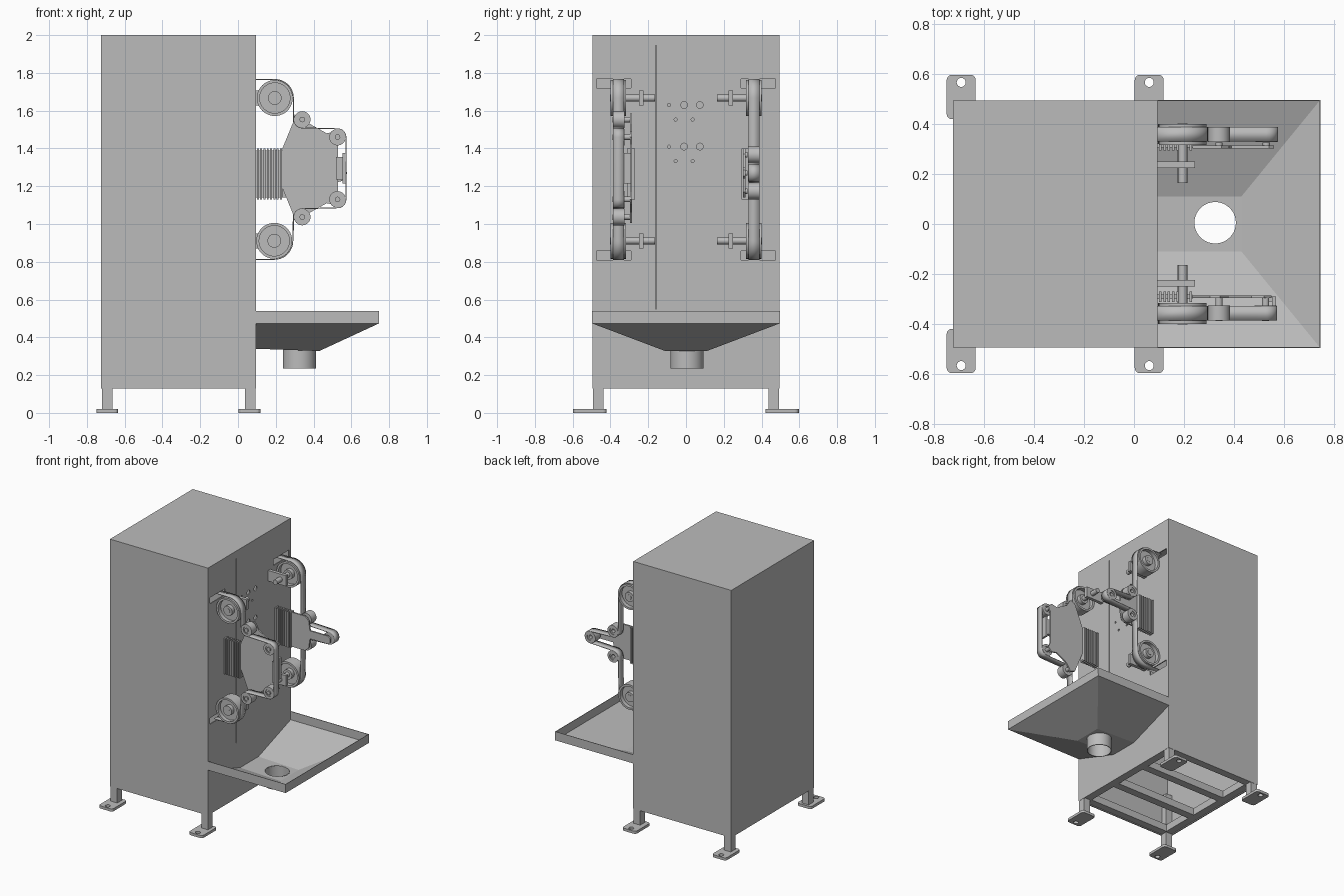
import bpy, bmesh, math
from mathutils import Matrix, Vector

if "Cube" in bpy.data.objects:
    bpy.data.objects.remove(bpy.data.objects["Cube"], do_unlink=True)

GREY = (0.5, 0.5, 0.5, 1)
steel = bpy.data.materials.new("grey_steel")
steel.use_nodes = True
steel.diffuse_color = GREY
steel.node_tree.nodes["Principled BSDF"].inputs["Base Color"].default_value = GREY


def finish(bm, name, smooth=False):
    bmesh.ops.recalc_face_normals(bm, faces=bm.faces[:])
    me = bpy.data.meshes.new(name)
    bm.to_mesh(me)
    bm.free()
    me.materials.append(steel)
    if smooth:
        me.shade_smooth()
        me.set_sharp_from_angle(angle=math.radians(35))
    ob = bpy.data.objects.new(name, me)
    bpy.context.collection.objects.link(ob)
    return ob


def add_box(bm, x, y, z):
    lo, hi = Vector((x[0], y[0], z[0])), Vector((x[1], y[1], z[1]))
    m = Matrix.Translation((lo + hi) / 2) @ Matrix.Diagonal((*(hi - lo), 1))
    return bmesh.ops.create_cube(bm, size=1, matrix=m)["verts"]


def add_rod(bm, centre, r, depth, axis, seg=24):
    turn = {"x": Matrix.Rotation(math.pi / 2, 4, "Y"),
            "y": Matrix.Rotation(math.pi / 2, 4, "X"), "z": Matrix()}[axis]
    bmesh.ops.create_cone(bm, cap_ends=True, segments=seg, radius1=r, radius2=r,
                          depth=depth, matrix=Matrix.Translation(centre) @ turn)


def box(name, x, y, z):
    bm = bmesh.new()
    add_box(bm, x, y, z)
    return finish(bm, name)


def rod(name, centre, r, depth, axis):
    bm = bmesh.new()
    add_rod(bm, centre, r, depth, axis)
    return finish(bm, name, True)


def apply(ob):
    bpy.context.view_layer.objects.active = ob
    for m in list(ob.modifiers):
        bpy.ops.object.modifier_apply(modifier=m.name)


def cut(ob, bm):
    tool = finish(bm, "cutter")
    tool.hide_render = True
    mod = ob.modifiers.new("cut", "BOOLEAN")
    mod.operation, mod.solver, mod.object = "DIFFERENCE", "EXACT", tool
    apply(ob)
    bpy.data.objects.remove(tool, do_unlink=True)


def lathe(name, centre, profile, axis="y", seg=40):
    """Turn a closed (radius, height) outline around an axis."""
    bm = bmesh.new()
    rings = []
    for i in range(seg):
        a = 2 * math.pi * i / seg
        ring = []
        for r, h in profile:
            c, s = r * math.cos(a), r * math.sin(a)
            p = (c, h, s) if axis == "y" else (c, s, h)
            ring.append(bm.verts.new(Vector(centre) + Vector(p)))
        rings.append(ring)
    n = len(profile)
    for i in range(seg):
        a, b = rings[i], rings[(i + 1) % seg]
        for j in range(n):
            k = (j + 1) % n
            bm.faces.new((a[j], a[k], b[k], b[j]))
    return finish(bm, name, True)


def plate(name, outline, y0, y1):
    """Flat (x, z) outline given thickness along y."""
    bm = bmesh.new()
    face = bm.faces.new([bm.verts.new((x, y0, z)) for x, z in outline])
    new = bmesh.ops.extrude_face_region(bm, geom=[face])["geom"]
    bmesh.ops.translate(bm, vec=(0, y1 - y0, 0),
                        verts=[v for v in new if isinstance(v, bmesh.types.BMVert)])
    return finish(bm, name)


def belt(name, turns, y0, y1):
    """Thin strip that wraps pulleys given as (x, z, radius, start, end)."""
    path = [(0.07, turns[0][1] + turns[0][2])]
    for x, z, r, a0, a1 in turns:
        for i in range(13):
            a = math.radians(a0 + (a1 - a0) * i / 12)
            path.append((x + r * math.cos(a), z + r * math.sin(a)))
    path.append((0.07, turns[-1][1] - turns[-1][2]))
    bm = bmesh.new()
    rows = [[bm.verts.new((x, y, z)) for y in (y0, y1)] for x, z in path]
    for a, b in zip(rows, rows[1:]):
        bm.faces.new((a[0], a[1], b[1], b[0]))
    ob = finish(bm, name, True)
    mod = ob.modifiers.new("thickness", "SOLIDIFY")
    mod.thickness, mod.offset = 0.005, 0
    apply(ob)


# Cabinet: open-bottomed shell with holes, belt slots and a door gap
cabinet = box("cabinet", (-0.725, 0.095), (-0.495, 0.495), (0.13, 2.0))
bm = bmesh.new()
add_box(bm, (-0.717, 0.087), (-0.487, 0.487), (0.0, 1.992))
cut(cabinet, bm)
bm = bmesh.new()
for z in (1.63, 1.41):
    for y, dz, r in ((-0.09, 0, .008), (-0.01, 0, .018), (0.073, 0, .018),
                     (-0.055, -0.077, .008), (0.035, -0.077, .008)):
        add_rod(bm, (0.09, y, z + dz), r, 0.04, "x", 16)
for s in (-1, 1):
    for z in ((1.72, 1.767), (0.81, 0.857)):
        add_box(bm, (0.07, 0.12), sorted((s * 0.29, s * 0.473)), z)
add_box(bm, (0.07, 0.12), (-0.162, -0.156), (0.55, 1.945))
cut(cabinet, bm)

# Base frame rails
X0, X1, Y, W = -0.715, 0.085, 0.485, 0.055
for s, side in ((-1, "front"), (1, "back")):
    box(side + "_rail", (X0, X1), sorted((s * Y, s * (Y - W))), (0.135, 0.19))
    box(side + "_cross_beam", (X0 + W, X1 - W), (s * 0.16 - 0.03, s * 0.16 + 0.03), (0.135, 0.19))
for x, side in ((X0, "left"), (X1 - W, "right")):
    box(side + "_rail", (x, x + W), (W - Y, Y - W), (0.135, 0.19))

# Legs and bolted foot plates
for lx, fx in ((-0.72, -0.75), (0.038, 0.003)):
    for s in (-1, 1):
        box("leg", (lx, lx + W), sorted((s * 0.438, s * 0.493)), (0.01, 0.45))
        bm = bmesh.new()
        add_box(bm, (fx, fx + 0.116), sorted((s * 0.42, s * 0.597)), (0, 0.02))
        upright = [e for e in bm.edges if abs(e.verts[0].co.z - e.verts[1].co.z) > 0.01]
        bmesh.ops.bevel(bm, geom=upright, offset=0.02, segments=4, affect="EDGES", profile=0.5)
        foot = finish(bm, "foot_plate")
        bm = bmesh.new()
        add_rod(bm, (fx + 0.058, s * 0.567, 0.01), 0.018, 0.1, "z")
        cut(foot, bm)

# Hopper tray with sloping sides and a drain
bm = bmesh.new()


def u_row(x0, x1, y, z0, z1):
    return [bm.verts.new(p) for p in ((x0, -y, z0), (x1, -y, z1), (x1, y, z1), (x0, y, z0))]


rows = [u_row(0.095, 0.745, 0.495, 0.54, 0.54), u_row(0.095, 0.745, 0.495, 0.475, 0.475),
        u_row(0.095, 0.43, 0.11, 0.342, 0.33)]
for a, b in zip(rows, rows[1:]):
    for i in range(3):
        bm.faces.new((a[i], a[i + 1], b[i + 1], b[i]))
bm.faces.new(rows[2])
hopper = finish(bm, "hopper")
thick = hopper.modifiers.new("sheet", "SOLIDIFY")
thick.thickness, thick.offset = 0.005, 0
apply(hopper)
bm = bmesh.new()
add_rod(bm, (0.325, 0.005, 0.335), 0.084, 0.1, "z", 40)
cut(hopper, bm)
lathe("drain_pipe", (0.325, 0.005, 0), [(0.083, 0.235), (0.088, 0.235), (0.088, 0.335), (0.083, 0.335)], "z")

# Drive wheels, shafts and shaft brackets on both sides
TOP, LOW, R = (0.195, 1.667), (0.192, 0.911), 0.095
WHEEL = [(0.018, -0.042), (0.036, -0.042), (0.036, -0.012), (0.08, -0.012), (0.08, -0.042), (R, -0.042),
         (R, 0.042), (0.08, 0.042), (0.08, 0.012), (0.036, 0.012), (0.036, 0.042), (0.018, 0.042)]
for s, side in ((-1, "front"), (1, "back")):
    for (x, z), level in ((TOP, "upper"), (LOW, "lower")):
        tag = side + "_" + level
        lathe(tag + "_wheel", (x, s * 0.359, z), WHEEL, seg=48)
        rod(tag + "_shaft", (x, s * 0.284, z), 0.0185, 0.238, "y")
        box(tag + "_shaft_bracket", (0.09, 0.245), sorted((s * 0.225, s * 0.25)), (z - 0.04, z + 0.04))


# Idler rollers with hubs and pins reaching to the mounting plate
ROLL = 0.044
IDLER = [(0.014, -0.024), (0.026, -0.024), (0.026, -0.03), (ROLL, -0.03),
         (ROLL, 0.03), (0.026, 0.03), (0.026, 0.024), (0.014, 0.024)]


def rollers(side, points, y, pin_end):
    for x, z in points:
        lathe(side + "_idler", (x, y, z), IDLER, seg=32)
        rod(side + "_idler_pin", (x, (y - 0.033 + pin_end) / 2, z), 0.0145, abs(pin_end - y + 0.033), "y")


# Ribbed bellows blocks
def bellows(side, y0, y1):
    bm = bmesh.new()
    add_box(bm, (0.09, 0.235), (y0 + 0.012, y1 - 0.012), (1.14, 1.39))
    for i in range(8):
        x = 0.1 + i * 0.0175
        add_box(bm, (x, x + 0.01), (y0, y1), (1.13, 1.4))
    finish(bm, side + "_bellows")


# Front belt grinder: four idlers, shaped plate and flat platen
MID = 1.295
rollers("front", [(0.34, 1.553), (0.527, 1.46), (0.527, 1.13), (0.34, 1.037)], -0.356, -0.287)
half = [(0.235, 1.40), (0.305, 1.57), (0.345, 1.585), (0.38, 1.53), (0.47, 1.48),
        (0.52, 1.49), (0.55, 1.46), (0.53, 1.42), (0.53, 1.375)]
plate("front_mount_plate", half + [(x, 2 * MID - z) for x, z in reversed(half)], -0.297, -0.286)
box("platen", (0.553, 0.568), (-0.385, -0.29), (1.215, 1.375))
box("platen_bracket", (0.52, 0.56), (-0.31, -0.29), (1.235, 1.355))
bellows("front", -0.312, -0.27)
belt("front_belt", [(*TOP, R + 0.003, 90, 0), (0.34, 1.553, ROLL, 180, 270), (0.527, 1.46, ROLL, 90, 0),
                    (0.527, 1.13, ROLL, 0, -90), (0.34, 1.037, ROLL, 90, 180),
                    (*LOW, R + 0.003, 0, -90)], -0.386, -0.328)

# Back belt grinder: two inner idlers and one on a nose arm
MID = 1.27
rollers("back", [(0.34, 1.366), (0.53, MID), (0.34, 1.174)], 0.359, 0.302)
half = [(0.235, 1.40), (0.35, 1.40), (0.38, 1.37), (0.39, 1.30), (0.54, 1.30), (0.56, 1.285)]
plate("back_mount_plate", half + [(x, 2 * MID - z) for x, z in reversed(half)], 0.302, 0.314)
bellows("back", 0.295, 0.335)
belt("back_belt", [(*TOP, R + 0.003, 90, 0), (0.34, 1.366, ROLL, 180, 270), (0.53, MID, ROLL, 90, -90),
                   (0.34, 1.174, ROLL, 90, 180), (*LOW, R + 0.003, 0, -90)], 0.33, 0.388)
